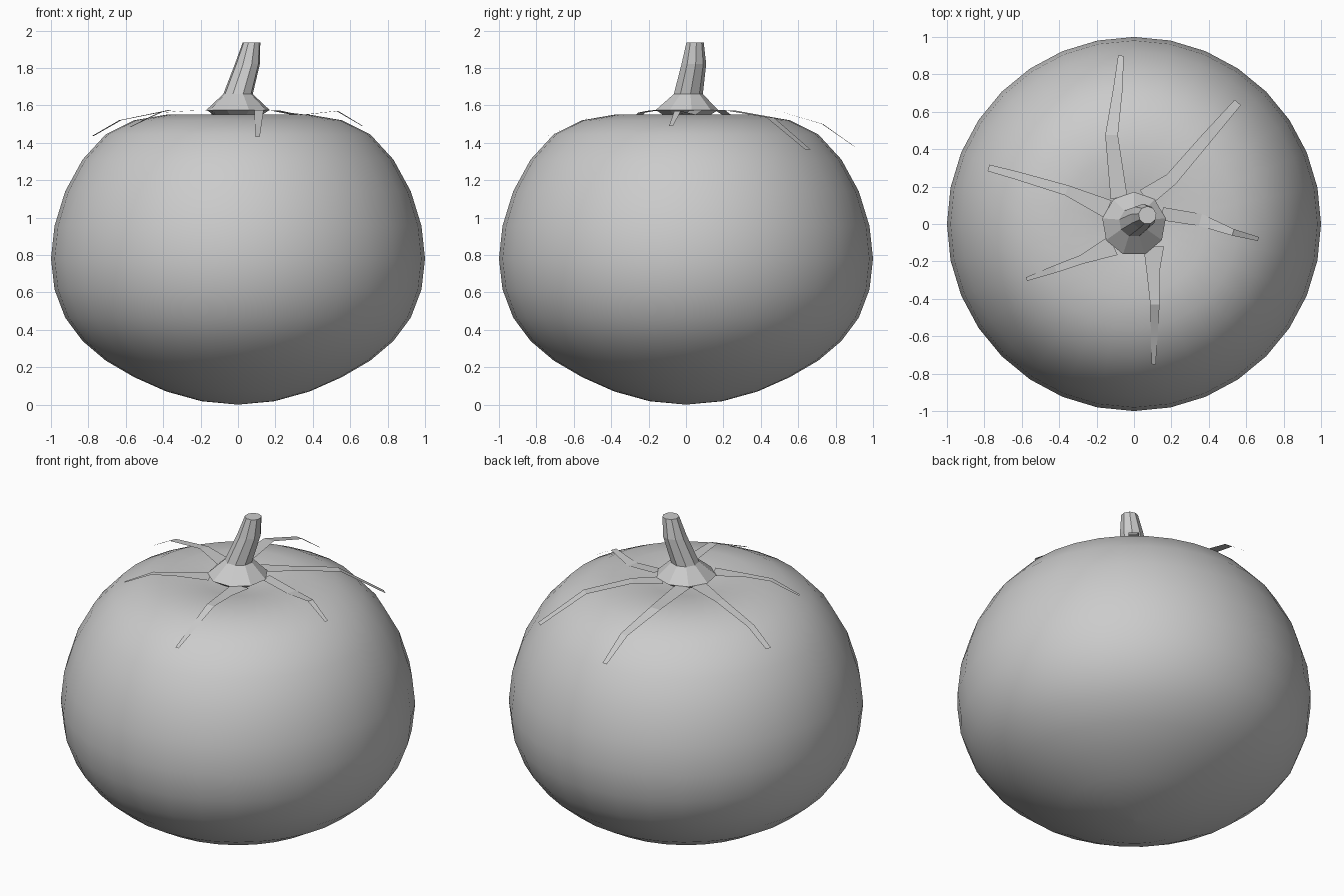
import bpy, math
from mathutils import Vector

grey = bpy.data.materials.new("plain grey")
grey.diffuse_color = (0.6, 0.6, 0.6, 1)


def make(name, verts, faces, smooth=False):
    me = bpy.data.meshes.new(name)
    me.from_pydata(verts, [], faces)
    me.materials.append(grey)
    for p in me.polygons:
        p.use_smooth = smooth
    ob = bpy.data.objects.new(name, me)
    bpy.context.collection.objects.link(ob)
    return ob


def tube(name, rings, n, start, smooth=False):
    """Stack of rings (cx, cy, z, radius), bottom to top, with capped ends."""
    verts, faces = [], []
    for cx, cy, z, r in rings:
        for i in range(n):
            a = start + 2 * math.pi * i / n
            verts.append((cx + r * math.cos(a), cy + r * math.sin(a), z))
    for k in range(len(rings) - 1):
        for i in range(n):
            j = (i + 1) % n
            faces.append((k * n + i, k * n + j, (k + 1) * n + j, (k + 1) * n + i))
    faces.append(tuple(reversed(range(n))))
    top = (len(rings) - 1) * n
    faces.append(tuple(range(top, top + n)))
    return make(name, verts, faces, smooth)


# fruit body: squat sphere with a dimple on top
profile = [(0.002, 0.0), (0.195, 0.018), (0.383, 0.07), (0.556, 0.147), (0.707, 0.235),
           (0.831, 0.34), (0.924, 0.465), (0.981, 0.615), (1.0, 0.78), (0.981, 0.955),
           (0.924, 1.14), (0.831, 1.31), (0.707, 1.445), (0.556, 1.52), (0.383, 1.55),
           (0.195, 1.53), (0.002, 1.50)]
tube("fruit", [(0, 0, z, r) for r, z in profile], 32, 0, True)

# stem: flared nine-sided base, leaning stalk
tube("stem", [(0, 0, 1.53, 0.10), (0, 0, 1.575, 0.172), (0.0, 0.01, 1.66, 0.08),
              (0.05, 0.04, 1.82, 0.068), (0.072, 0.047, 1.935, 0.048)],
     9, math.radians(90))

# sepals: thin bent strips, each row is (x, y, z, half width)
sepals = [
    [(-0.08, 0.14, 1.575, 0.045), (-0.12, 0.475, 1.575, 0.034), (-0.085, 0.73, 1.50, 0.025), (-0.07, 0.90, 1.38, 0.015)],
    [(0.06, 0.14, 1.575, 0.05), (0.20, 0.24, 1.572, 0.035), (0.38, 0.45, 1.535, 0.03), (0.555, 0.65, 1.365, 0.022)],
    [(0.15, 0.055, 1.575, 0.035), (0.355, 0.022, 1.55, 0.033), (0.53, -0.045, 1.57, 0.018), (0.665, -0.08, 1.49, 0.011)],
    [(0.105, -0.12, 1.575, 0.055), (0.102, -0.26, 1.575, 0.034), (0.112, -0.43, 1.575, 0.025), (0.105, -0.75, 1.43, 0.011)],
    [(-0.11, -0.115, 1.575, 0.055), (-0.28, -0.19, 1.57, 0.024), (-0.42, -0.24, 1.56, 0.02), (-0.575, -0.295, 1.485, 0.01)],
    [(-0.14, 0.08, 1.575, 0.05), (-0.36, 0.18, 1.575, 0.028), (-0.63, 0.26, 1.52, 0.022), (-0.778, 0.30, 1.435, 0.018)],
]
for num, rows in enumerate(sepals, 1):
    pts = [Vector(r[:3]) for r in rows]
    verts = []
    for i, r in enumerate(rows):
        d = pts[min(i + 1, len(pts) - 1)] - pts[max(i - 1, 0)]
        side = Vector((-d.y, d.x, 0)).normalized() * r[3]
        verts += [pts[i] - side, pts[i] + side]
    faces = [(2 * i, 2 * i + 2, 2 * i + 3, 2 * i + 1) for i in range(len(rows) - 1)]
    make(f"sepal_{num}", verts, faces)
